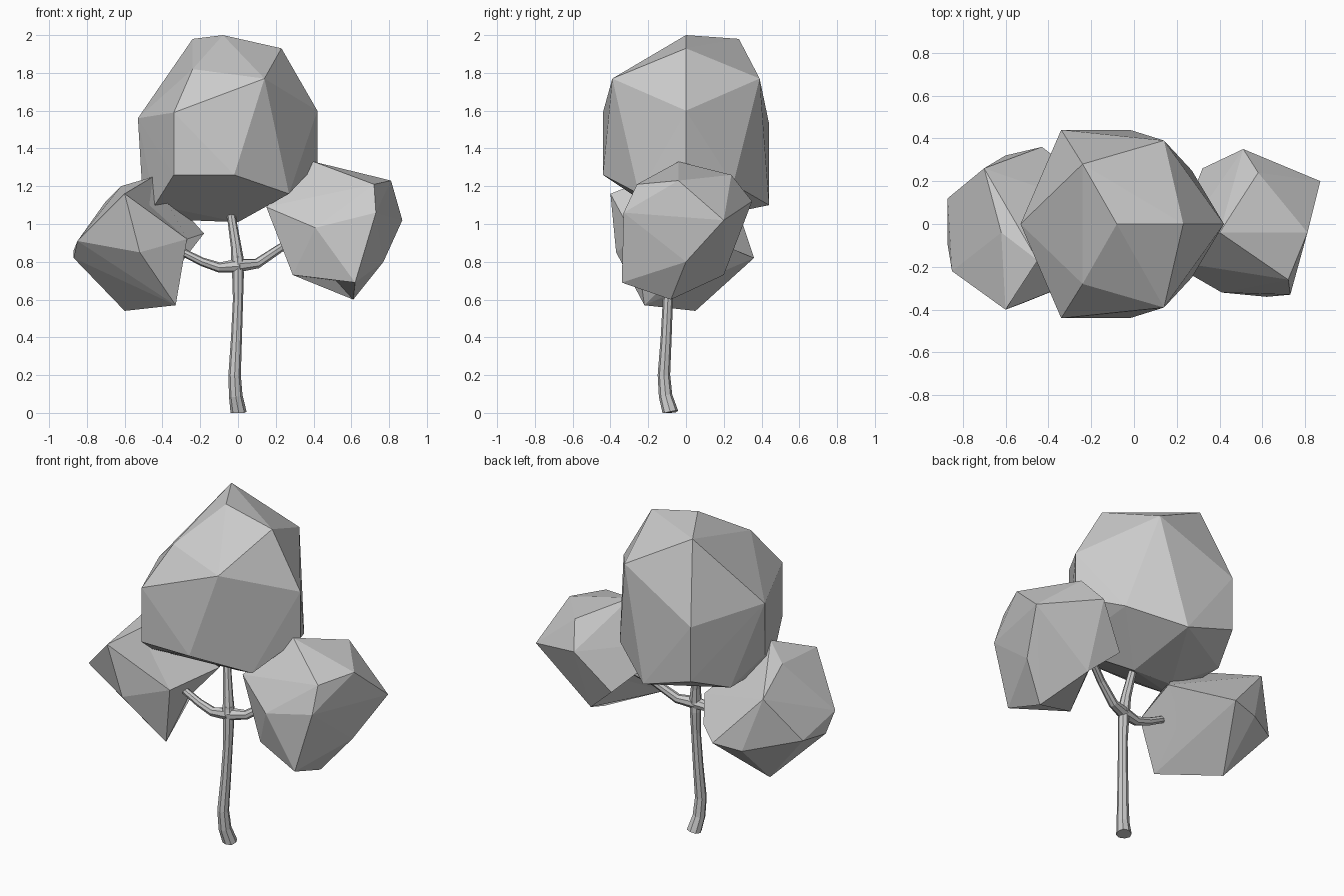
import bpy
import bmesh
from mathutils import Vector

# Remove the default cube
default_cube = bpy.data.objects.get("Cube")
if default_cube:
    bpy.data.objects.remove(default_cube, do_unlink=True)


def make_material(name, colour):
    material = bpy.data.materials.new(name)
    material.use_nodes = True
    material.diffuse_color = colour
    shader = next(node for node in material.node_tree.nodes
                  if node.type == 'BSDF_PRINCIPLED')
    shader.inputs["Base Color"].default_value = colour
    return material


pale_grey = make_material("pale_grey", (0.6, 0.6, 0.6, 1))


def finish(name, bm):
    """Turn a bmesh into a flat shaded object with the shared material."""
    bmesh.ops.recalc_face_normals(bm, faces=bm.faces[:])
    mesh = bpy.data.meshes.new(name)
    bm.to_mesh(mesh)
    bm.free()
    mesh.materials.append(pale_grey)
    obj = bpy.data.objects.new(name, mesh)
    bpy.context.scene.collection.objects.link(obj)
    return obj


def dent(bm, target):
    """Split the nearest edge and push its new corner to the target."""
    target = Vector(target)

    def gap(edge):
        middle = (edge.verts[0].co + edge.verts[1].co) / 2
        return (middle - target).length

    nearest = min(bm.edges, key=gap)
    split = bmesh.ops.subdivide_edges(bm, edges=[nearest], cuts=1)
    for item in split["geom_inner"]:
        if isinstance(item, bmesh.types.BMVert):
            item.co = target


def foliage(name, corners, dents=()):
    """Wrap a faceted clump of leaves around corner points, then dent it."""
    bm = bmesh.new()
    for corner in corners:
        bm.verts.new(corner)
    bmesh.ops.convex_hull(bm, input=bm.verts[:])
    loose = [vert for vert in bm.verts if not vert.link_faces]
    bmesh.ops.delete(bm, geom=loose, context='VERTS')
    for target in dents:
        dent(bm, target)
    return finish(name, bm)


def limb(name, path, radii, sides=8):
    """Sweep a tapering ring along a path and cap both ends."""
    bm = bmesh.new()
    points = [Vector(point) for point in path]
    rings = []
    for i, point in enumerate(points):
        before = points[max(i - 1, 0)]
        after = points[min(i + 1, len(points) - 1)]
        tilt = Vector((0, 0, 1)).rotation_difference(after - before)
        turn = tilt.to_matrix().to_4x4()
        turn.translation = point
        ring = bmesh.ops.create_circle(bm, segments=sides, radius=radii[i],
                                       matrix=turn)["verts"]
        rings.append(ring)
    for lower, upper in zip(rings, rings[1:]):
        for k in range(sides):
            n = (k + 1) % sides
            bm.faces.new((lower[k], lower[n], upper[n], upper[k]))
    bm.faces.new(rings[0])
    bm.faces.new(rings[-1])
    # Keep the foot on the ground
    for vert in bm.verts:
        vert.co.z = max(vert.co.z, 0)
    return finish(name, bm)


def front_and_back(x, y, front_z, back_z):
    """A pair of corners mirrored in depth, each with its own height."""
    return [(x, -y, front_z), (x, y, back_z)]


# Main crown: corners on the middle plane, then the paired corners
crown = [(-0.08, 0, 2), (0.23, 0, 1.93), (0.42, 0, 1.6), (-0.53, 0, 1.56),
         (0.42, 0, 1.32), (-0.51, -0.03, 1.23), (-0.27, 0, 1.02),
         (0, 0, 1.01)]
crown += front_and_back(-0.24, 0.28, 1.82, 1.98)
crown += front_and_back(0.14, 0.39, 1.77, 1.77)
crown += front_and_back(-0.34, 0.44, 1.59, 1.53)
crown += front_and_back(-0.34, 0.44, 1.26, 1.2)
crown += front_and_back(-0.02, 0.44, 1.26, 1.1)
crown += front_and_back(0.27, 0.25, 1.16, 1.21)
crown += front_and_back(-0.44, 0.2, 1.1, 1.1)
foliage("main_crown", crown)

# Higher side clump, on the +x side, hollow underneath and by its branch
foliage("left_clump", [
    (0.4, -0.04, 1.33), (0.58, 0.24, 1.26), (0.81, -0.04, 1.23),
    (0.72, -0.26, 1.21), (0.73, -0.33, 1.06), (0.87, 0.2, 1.02),
    (0.77, 0, 0.8), (0.61, -0.08, 0.6), (0.62, -0.34, 0.69),
    (0.29, -0.2, 0.73), (0.41, -0.32, 0.98), (0.15, -0.17, 1.09),
    (0.5, 0.2, 0.73), (0.51, 0.35, 1.12), (0.32, 0.26, 0.89)],
    dents=[(0.52, -0.14, 0.7), (0.38, 0.03, 0.86)])

# Lower side clump, on the -x side, notched at the front and inner sides
foliage("right_clump", [
    (-0.62, -0.04, 1.2), (-0.45, -0.17, 1.25), (-0.6, -0.4, 1.16),
    (-0.85, -0.22, 0.91), (-0.87, -0.1, 0.82), (-0.87, 0.12, 0.86),
    (-0.7, 0.26, 1.12), (-0.6, 0.32, 0.8), (-0.6, 0.05, 0.54),
    (-0.33, -0.22, 0.57), (-0.52, -0.37, 0.85), (-0.27, -0.27, 0.92),
    (-0.18, 0.08, 0.95), (-0.43, 0.36, 0.82)],
    dents=[(-0.47, -0.19, 1.1), (-0.32, -0.02, 0.77),
           (-0.26, 0.04, 0.88), (-0.3, 0.26, 0.86)])

# Trunk, bent near the foot
fork = (0, -0.09, 0.78)
limb("trunk",
     [(0.003, -0.083, 0), (-0.012, -0.108, 0.09), (-0.018, -0.117, 0.2),
      (-0.008, -0.105, 0.4), (0, -0.096, 0.6), (0, -0.09, 0.73),
      (0, -0.09, 0.83)],
     [0.043, 0.036, 0.033, 0.029, 0.027, 0.031, 0.028])

# Three branches leaving the fork
limb("middle_branch", [fork, (-0.01, -0.08, 0.88), (-0.04, -0.05, 1.07)],
     [0.036, 0.028, 0.022])
limb("left_branch",
     [fork, (0.1, -0.06, 0.79), (0.22, -0.02, 0.87), (0.36, 0.05, 0.95)],
     [0.036, 0.027, 0.023, 0.021])
limb("right_branch",
     [fork, (-0.1, -0.1, 0.77), (-0.19, -0.1, 0.8), (-0.31, -0.1, 0.86)],
     [0.036, 0.027, 0.023, 0.02])
